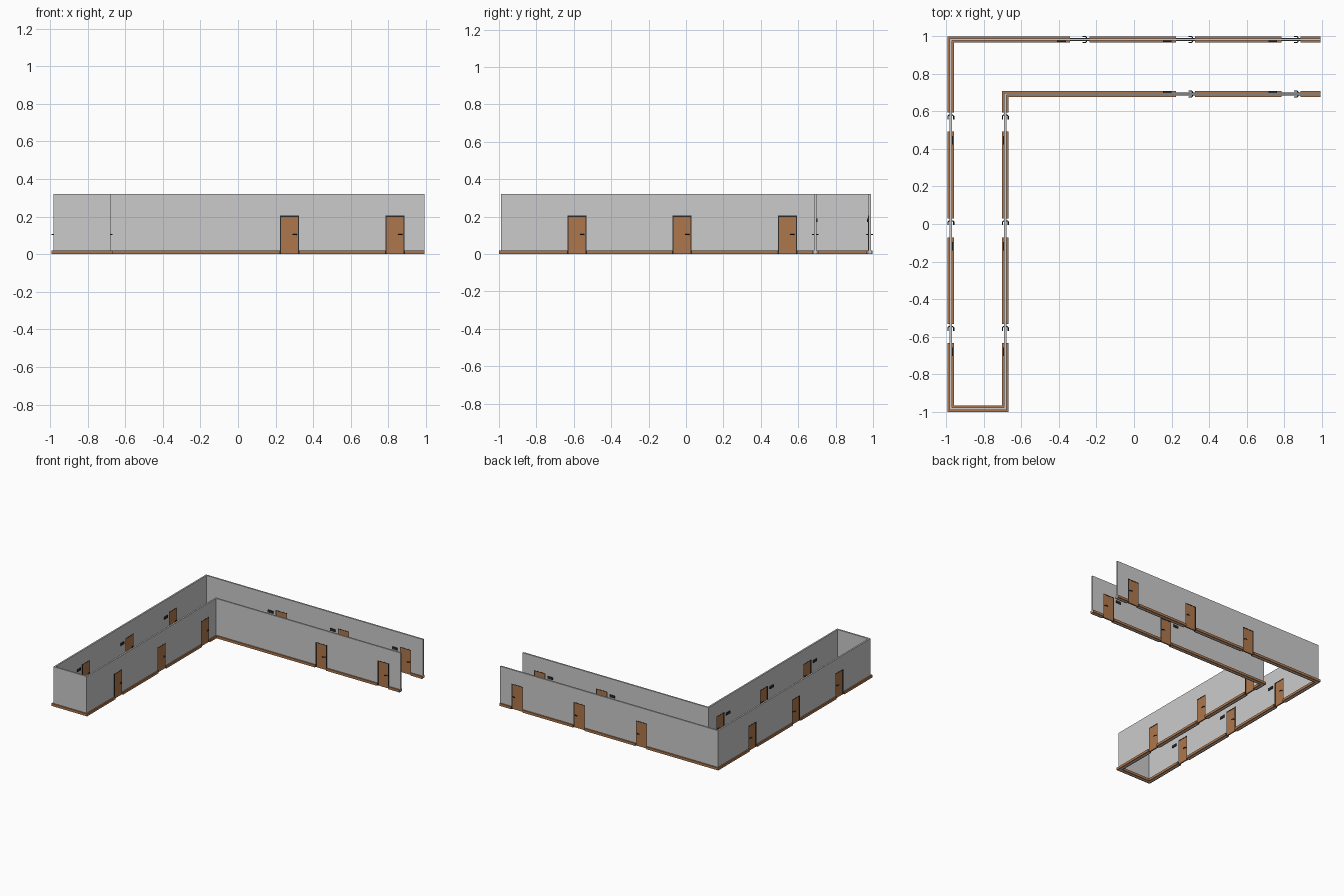
import bpy, bmesh

if "Cube" in bpy.data.objects:
    bpy.data.objects.remove(bpy.data.objects["Cube"])

# Layout: corridor wall centre lines
XL, XI, XE = -0.9745, -0.6845, 0.992      # left wall, inner left wall, open end
YB, YI, YF = 0.9815, 0.6915, -0.983       # back wall, inner back wall, front end wall
W, B = 0.0065, 0.0165                     # half thickness of wall / wall with baseboards
WALL_H, BASE_H = 0.32, 0.02
DOOR_HALF, DOOR_H, FRAME = 0.051, 0.205, 0.006
DOORS_X = [-0.289, 0.274, 0.836]
DOORS_Y = [-0.583, -0.021, 0.542]


def material(name, rgb):
    m = bpy.data.materials.new(name)
    m.diffuse_color = (*rgb, 1)
    m.use_nodes = True
    m.node_tree.nodes["Principled BSDF"].inputs["Base Color"].default_value = m.diffuse_color
    return m


GREY = material("wall grey", (0.60, 0.60, 0.60))
WOOD = material("wood brown", (0.43, 0.185, 0.072))
DARK = material("dark metal", (0.025, 0.025, 0.025))


def place(axis, u, v, z):
    """u runs along the wall, v across it."""
    return (u, v, z) if axis == 'x' else (v, u, z)


def prism(name, axis, outline, v0, v1, mat):
    """Extrude a (u, z) outline across the wall from v0 to v1."""
    bm = bmesh.new()
    face = bm.faces.new([bm.verts.new(place(axis, u, v0, z)) for u, z in outline])
    ext = bmesh.ops.extrude_face_region(bm, geom=[face])
    verts = [g for g in ext['geom'] if isinstance(g, bmesh.types.BMVert)]
    bmesh.ops.translate(bm, verts=verts, vec=place(axis, 0, v1 - v0, 0))
    bmesh.ops.recalc_face_normals(bm, faces=bm.faces)
    mesh = bpy.data.meshes.new(name)
    bm.to_mesh(mesh)
    bm.free()
    mesh.materials.append(mat)
    ob = bpy.data.objects.new(name, mesh)
    bpy.context.collection.objects.link(ob)
    return ob


def rect(u0, u1, z0, z1):
    return [(u0, z0), (u1, z0), (u1, z1), (u0, z1)]


def arch(u, half, top):
    return [(u - half, 0), (u - half, top), (u + half, top), (u + half, 0)]


def handle(axis, u, c):
    """Lever on both faces joined by a spindle through the door."""
    path = [(0.015, 0.0155), (0.032, 0.0155), (0.037, 0.0105),
            (0.037, -0.0105), (0.032, -0.0155), (0.015, -0.0155)]
    cu = bpy.data.curves.new("door_handle", 'CURVE')
    cu.dimensions = '3D'
    cu.bevel_depth = 0.003
    cu.bevel_resolution = 1
    cu.use_fill_caps = True
    sp = cu.splines.new('POLY')
    sp.points.add(len(path) - 1)
    for p, (du, dv) in zip(sp.points, path):
        p.co = (*place(axis, u + du, c + dv, 0.104), 1)
    cu.materials.append(DARK)
    ob = bpy.data.objects.new("door_handle", cu)
    bpy.context.collection.objects.link(ob)
    bpy.ops.object.select_all(action='DESELECT')
    ob.select_set(True)
    bpy.context.view_layer.objects.active = ob
    bpy.ops.object.convert(target='MESH')


def door(axis, u, c, side):
    # frame, leaf, handle, and sign plate on the corridor side
    inner = arch(u, DOOR_HALF - FRAME, DOOR_H - FRAME)
    prism("door_frame", axis, arch(u, DOOR_HALF, DOOR_H) + inner[::-1],
          c - W - 0.001, c + W + 0.001, DARK)
    prism("door_leaf", axis, inner, c - W + 0.001, c + W - 0.001, WOOD)
    handle(axis, u, c)
    prism("sign_plate", axis, rect(u - 0.12, u - 0.074, 0.17, 0.19),
          c + side * W, c + side * (W + 0.006), DARK)


def baseboard(name, axis, c, side, span, doors):
    # strips between door openings
    cuts = [span[0]]
    for u in doors:
        cuts += [u - DOOR_HALF, u + DOOR_HALF]
    cuts.append(span[1])
    for a, b in zip(cuts[::2], cuts[1::2]):
        prism(name, axis, rect(a, b, 0, BASE_H), c + side * W, c + side * B, WOOD)


def wall(name, axis, c, span, plus, minus, doors=(), sign_side=1):
    # wall outline with notches where the doors stand
    outline = [(span[0], WALL_H), (span[0], 0)]
    for u in doors:
        outline += arch(u, DOOR_HALF, DOOR_H)
    outline += [(span[1], 0), (span[1], WALL_H)]
    prism(name, axis, outline, c - W, c + W, GREY)
    baseboard(name + "_baseboard", axis, c, 1, plus, doors)
    baseboard(name + "_baseboard", axis, c, -1, minus, doors)
    for u in doors:
        door(axis, u, c, sign_side)


wall("back_wall", 'x', YB, (XL - W, XE), (XL - B, XE), (XL + W, XE), DOORS_X, -1)
wall("inner_back_wall", 'x', YI, (XI - W, XE), (XI - B, XE), (XI + W, XE), DOORS_X[1:], 1)
wall("end_wall", 'x', YF, (XL - W, XI + W), (XL + W, XI - W), (XL - B, XI + B))
wall("left_wall", 'y', XL, (YF + W, YB - W), (YF + B, YB - B), (YF - W, YB + W), DOORS_Y, 1)
wall("inner_left_wall", 'y', XI, (YF + W, YI - W), (YF - W, YI - B), (YF + B, YI + W), DOORS_Y, -1)
